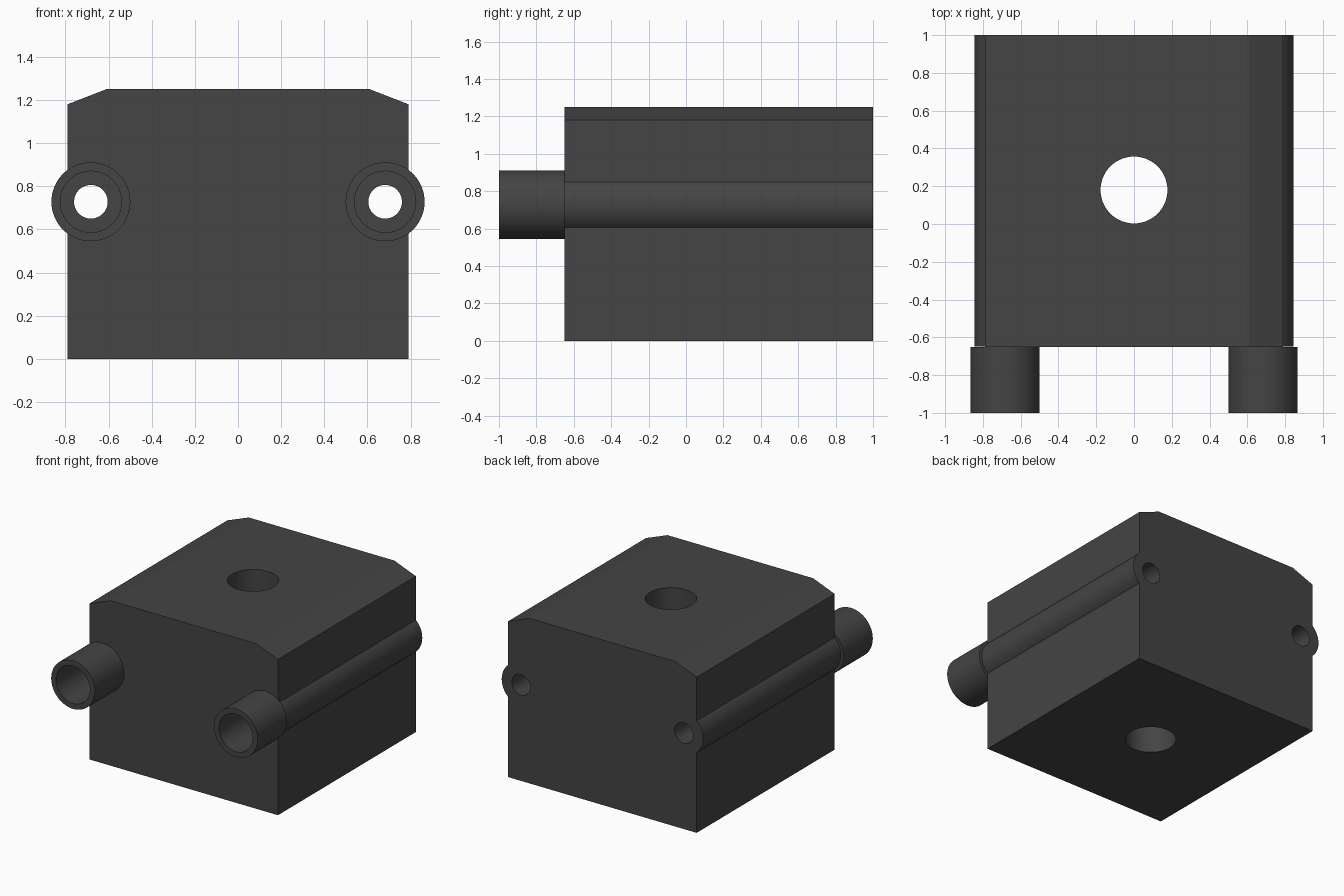
import bpy, bmesh, math
from mathutils import Matrix, Vector

if "Cube" in bpy.data.objects:
    bpy.data.objects.remove(bpy.data.objects["Cube"])

FRONT, FACE, BACK = -1.0, -0.65, 1.0   # collar tips, block front, block back
TUBE_X, TUBE_Z = 0.682, 0.728

dark_grey = bpy.data.materials.new("dark grey")
dark_grey.diffuse_color = (0.058, 0.058, 0.058, 1)
dark_grey.use_nodes = True
dark_grey.node_tree.nodes["Principled BSDF"].inputs["Base Color"].default_value = dark_grey.diffuse_color


def make_object(name, bm):
    bmesh.ops.recalc_face_normals(bm, faces=bm.faces)
    mesh = bpy.data.meshes.new(name)
    bm.to_mesh(mesh)
    bm.free()
    mesh.materials.append(dark_grey)
    obj = bpy.data.objects.new(name, mesh)
    bpy.context.collection.objects.link(obj)
    return obj


def cylinder(name, radius, start, end):
    """Round bar between two points."""
    a, b = Vector(start), Vector(end)
    turn = (b - a).to_track_quat('Z', 'Y').to_matrix().to_4x4()
    bm = bmesh.new()
    bmesh.ops.create_cone(bm, cap_ends=True, segments=64, radius1=radius,
                          radius2=radius, depth=(b - a).length,
                          matrix=Matrix.Translation((a + b) / 2) @ turn)
    return make_object(name, bm)


def combine(target, tool, operation):
    """Apply a boolean and discard the tool."""
    mod = target.modifiers.new(operation.lower(), 'BOOLEAN')
    mod.operation, mod.object, mod.solver = operation, tool, 'EXACT'
    bpy.context.view_layer.objects.active = target
    bpy.ops.object.modifier_apply(modifier=mod.name)
    bpy.data.objects.remove(tool)


# Block: chamfered profile extruded front to back
half = [(0.79, 0), (0.79, 1.18), (0.61, 1.25)]
profile = half + [(-x, z) for x, z in reversed(half)]
bm = bmesh.new()
face = bm.faces.new([bm.verts.new((x, FACE, z)) for x, z in profile])
ext = bmesh.ops.extrude_face_region(bm, geom=[face])
bmesh.ops.translate(bm, vec=(0, BACK - FACE, 0),
                    verts=[v for v in ext["geom"] if isinstance(v, bmesh.types.BMVert)])
block = make_object("block", bm)

# Guide tubes along the sides with wider collars at the front
for side in (-1, 1):
    def at(y):
        return (side * TUBE_X, y, TUBE_Z)
    combine(block, cylinder("guide_tube", 0.162, at(FACE + 0.001), at(BACK)), 'UNION')
    combine(block, cylinder("collar", 0.183, at(FRONT), at(FACE)), 'UNION')
    combine(block, cylinder("bore", 0.078, at(-1.2), at(1.2)), 'DIFFERENCE')
    combine(block, cylinder("counterbore", 0.142, at(-1.2), at(FACE)), 'DIFFERENCE')

# Vertical through hole
combine(block, cylinder("centre_hole", 0.177, (0, 0.18, -0.2), (0, 0.18, 1.5)), 'DIFFERENCE')

# Smooth round walls, keep hard edges
bpy.ops.object.select_all(action='DESELECT')
block.select_set(True)
bpy.context.view_layer.objects.active = block
bpy.ops.object.shade_smooth_by_angle(angle=math.radians(15))
